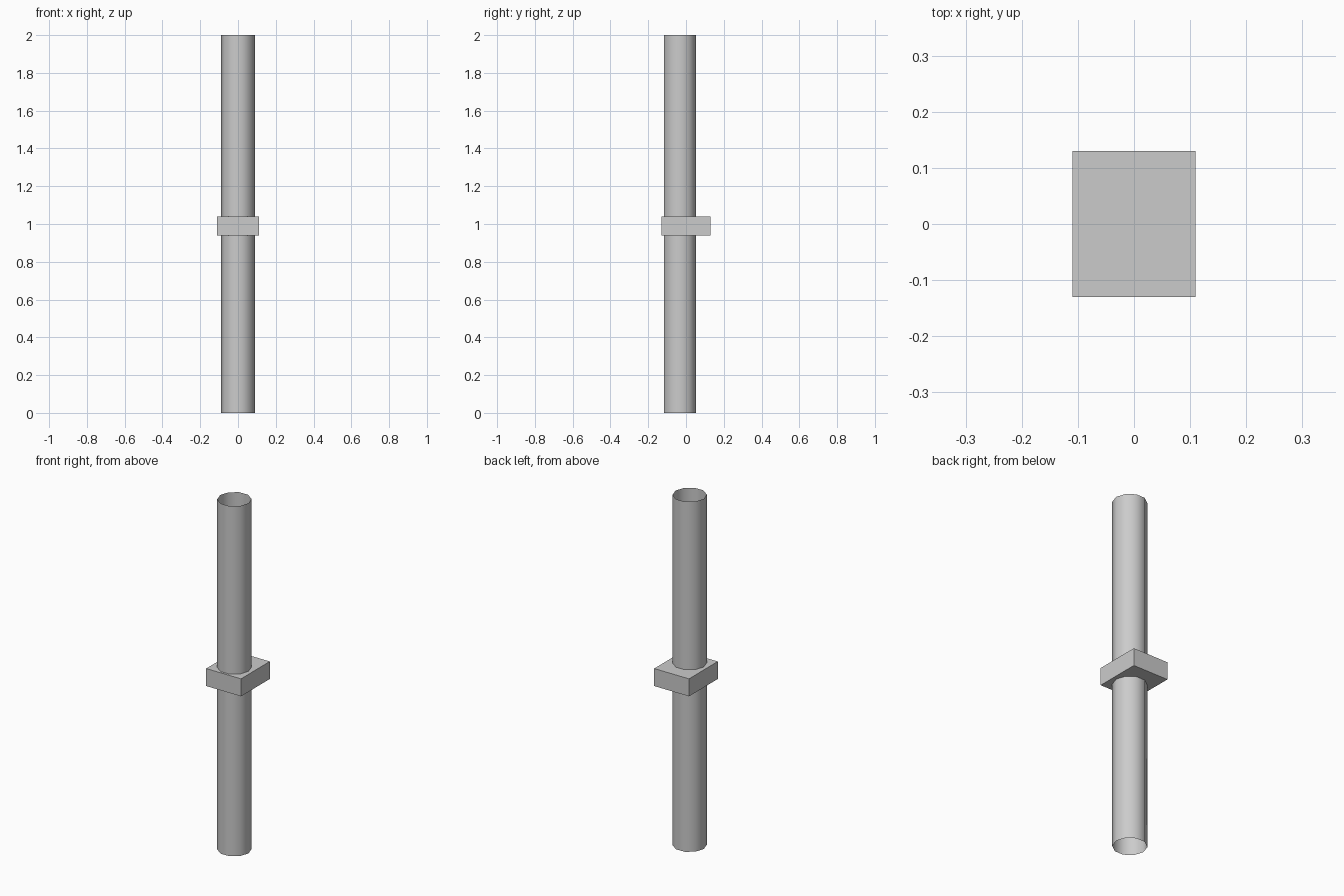
import bpy

if "Cube" in bpy.data.objects:
    bpy.data.objects.remove(bpy.data.objects["Cube"])

# Open-ended ten-sided pipe, set slightly forward of the bracket centre
bpy.ops.mesh.primitive_cylinder_add(vertices=10, radius=0.089, depth=2.0,
                                    end_fill_type='NOTHING',
                                    location=(0, -0.033, 1.0),
                                    rotation=(0, 0, 1.5707963))
pipe = bpy.context.object
pipe.name = "pipe"
bpy.ops.object.transform_apply(rotation=True)
bpy.ops.object.shade_smooth_by_angle(angle=0.8)

# Wall bracket block clamped round the middle of the pipe
bpy.ops.mesh.primitive_cube_add(size=1, location=(0, 0, 0.99))
bracket = bpy.context.object
bracket.name = "bracket"
bracket.scale = (0.22, 0.26, 0.10)
bpy.ops.object.transform_apply(scale=True)
